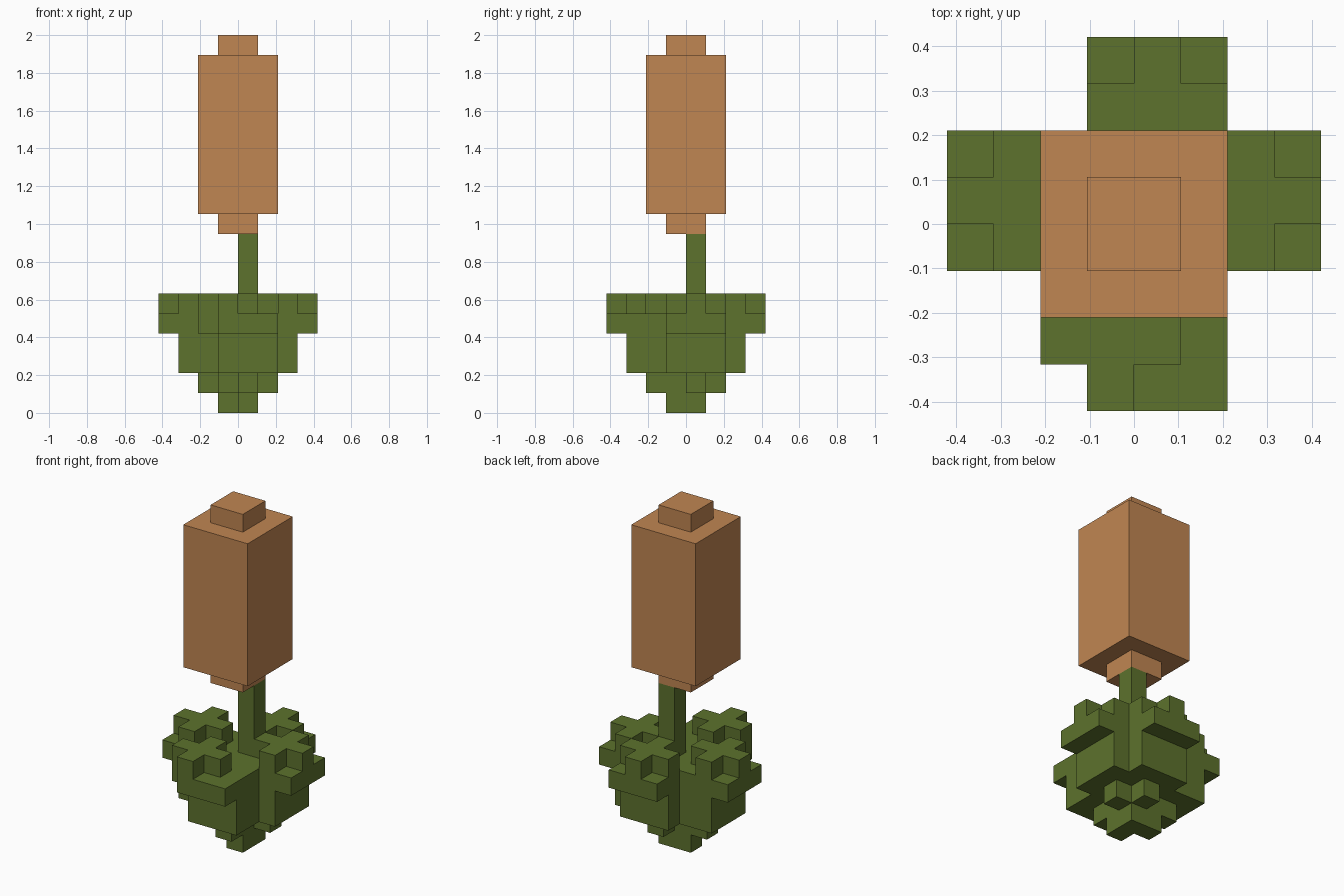
import bpy, bmesh
from mathutils import Vector
from itertools import product

cube = bpy.data.objects.get("Cube")
if cube:
    bpy.data.objects.remove(cube)

U = 2 / 19  # size of one block


def material(name, rgb):
    m = bpy.data.materials.new(name)
    m.use_nodes = True
    m.diffuse_color = (*rgb, 1)
    bsdf = m.node_tree.nodes["Principled BSDF"]
    bsdf.inputs["Base Color"].default_value = (*rgb, 1)
    bsdf.inputs["Roughness"].default_value = 0.9
    return m


GREEN = material("leaf green", (0.109, 0.168, 0.026))
BROWN = material("tan brown", (0.53, 0.238, 0.084))


def blocks(name, mat, *boxes):
    """Join boxes (x0, x1, y0, y1, z0, z1), in blocks, into one outer shell."""
    cells = set()
    for x0, x1, y0, y1, z0, z1 in boxes:
        cells |= set(product(range(x0, x1), range(y0, y1), range(z0, z1)))
    bm = bmesh.new()
    for cell in cells:
        for axis, side in product(range(3), (0, 1)):
            step = [0, 0, 0]
            step[axis] = 2 * side - 1
            if tuple(c + s for c, s in zip(cell, step)) in cells:
                continue
            a, b = (axis + 1) % 3, (axis + 2) % 3
            corners = []
            for i, j in ((0, 0), (1, 0), (1, 1), (0, 1)):
                p = Vector(cell)
                p[axis] += side
                p[a] += i
                p[b] += j
                corners.append(bm.verts.new(p * U))
            bm.faces.new(corners if side else corners[::-1])
    bmesh.ops.remove_doubles(bm, verts=bm.verts, dist=0.001)
    bmesh.ops.dissolve_limit(bm, angle_limit=0.01, verts=bm.verts, edges=bm.edges)
    mesh = bpy.data.meshes.new(name)
    bm.to_mesh(mesh)
    bm.free()
    mesh.materials.append(mat)
    ob = bpy.data.objects.new(name, mesh)
    bpy.context.collection.objects.link(ob)
    return ob


def leaf_cross(x, y):
    """Raised plus of five blocks around the block at x, y."""
    return ((x - 1, x + 2, y, y + 1, 5, 6), (x, x + 1, y - 1, y + 2, 5, 6))


# Brown seed head with its caps
blocks("seed_head", BROWN,
       (-2, 2, -2, 2, 10, 18),
       (-1, 1, -1, 1, 9, 10),
       (-1, 1, -1, 1, 18, 19))

# Stem and stepped leafy base
blocks("stem_and_leaves", GREEN,
       (0, 1, 0, 1, 5, 9),
       # root tip with one corner missing
       (0, 1, -1, 1, 0, 1), (-1, 1, 0, 1, 0, 1),
       # stepped lower ring
       (-1, 1, -1, 1, 1, 2), (-2, 2, 0, 1, 1, 2), (0, 1, -2, 2, 1, 2),
       # broad middle cross
       (-3, 3, -1, 2, 2, 4), (-1, 2, -3, 3, 2, 4),
       # wide upper cross and its side block
       (-4, 4, -1, 2, 4, 5), (-1, 2, -4, 4, 4, 5), (-2, -1, -3, -2, 4, 5),
       # leaf crosses on the four arms
       *leaf_cross(2, 0), *leaf_cross(-3, 0),
       *leaf_cross(0, 2), *leaf_cross(-1, -3))
